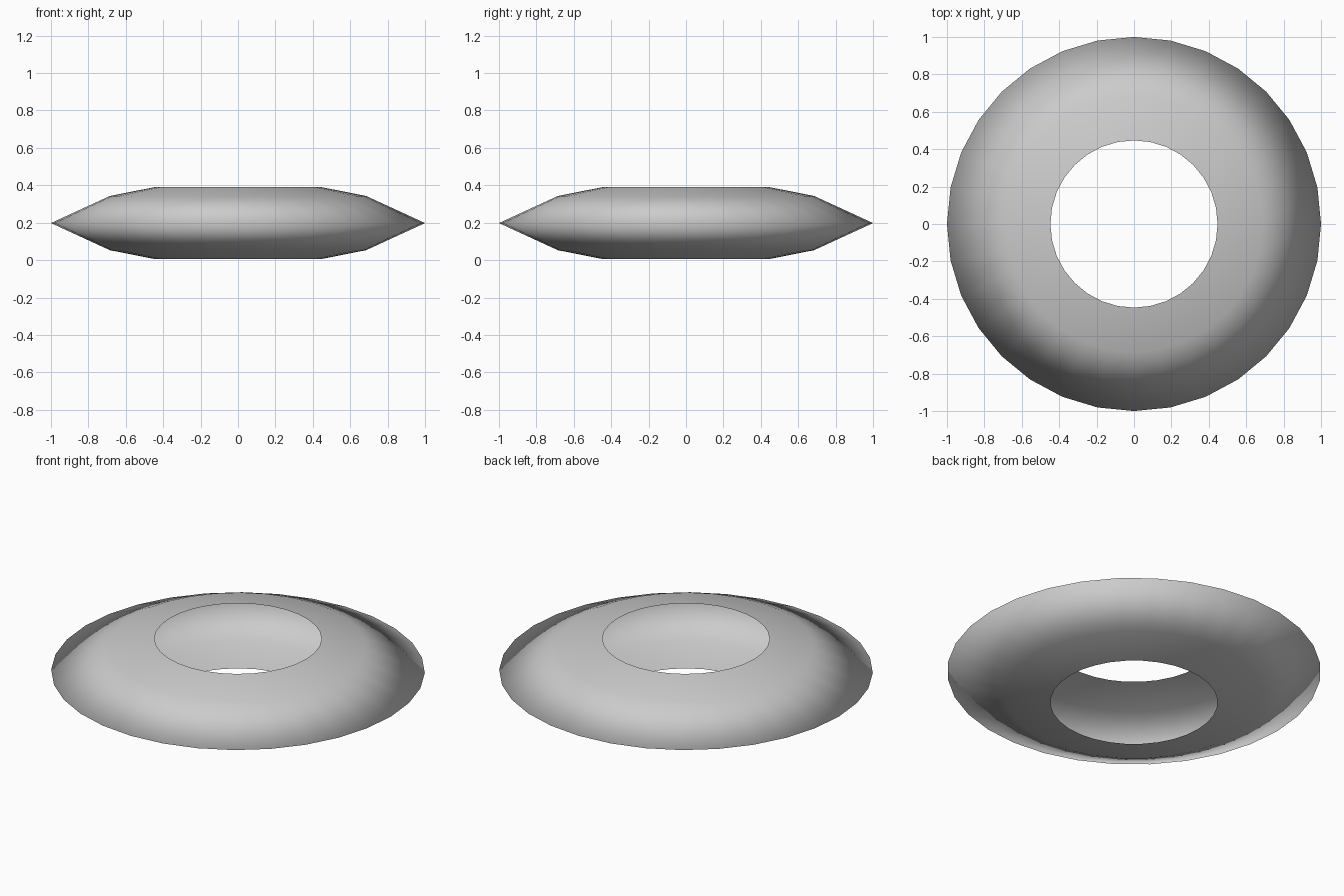
import bpy, bmesh
from math import cos, sin, pi

if "Cube" in bpy.data.objects:
    bpy.data.objects.remove(bpy.data.objects["Cube"])

SEGMENTS = 32
# open shell cross-section (radius, height): top rim -> outer edge -> bottom rim
PROFILE = [(0.447, 0.39), (0.685, 0.343), (1.0, 0.198), (0.685, 0.053), (0.447, 0.006)]

# ring shell: spin the profile round z, leaving the hole side open
bm = bmesh.new()
rings = [[bm.verts.new((r * cos(2 * pi * i / SEGMENTS), r * sin(2 * pi * i / SEGMENTS), z))
          for i in range(SEGMENTS)] for r, z in PROFILE]
for upper, lower in zip(rings, rings[1:]):
    for i in range(SEGMENTS):
        j = (i + 1) % SEGMENTS
        face = bm.faces.new((upper[i], lower[i], lower[j], upper[j]))
        face.smooth = True  # shading runs smoothly over the outer edge

mesh = bpy.data.meshes.new("ring_shell")
bm.to_mesh(mesh)
bm.free()
ring = bpy.data.objects.new("ring_shell", mesh)
bpy.context.collection.objects.link(ring)
